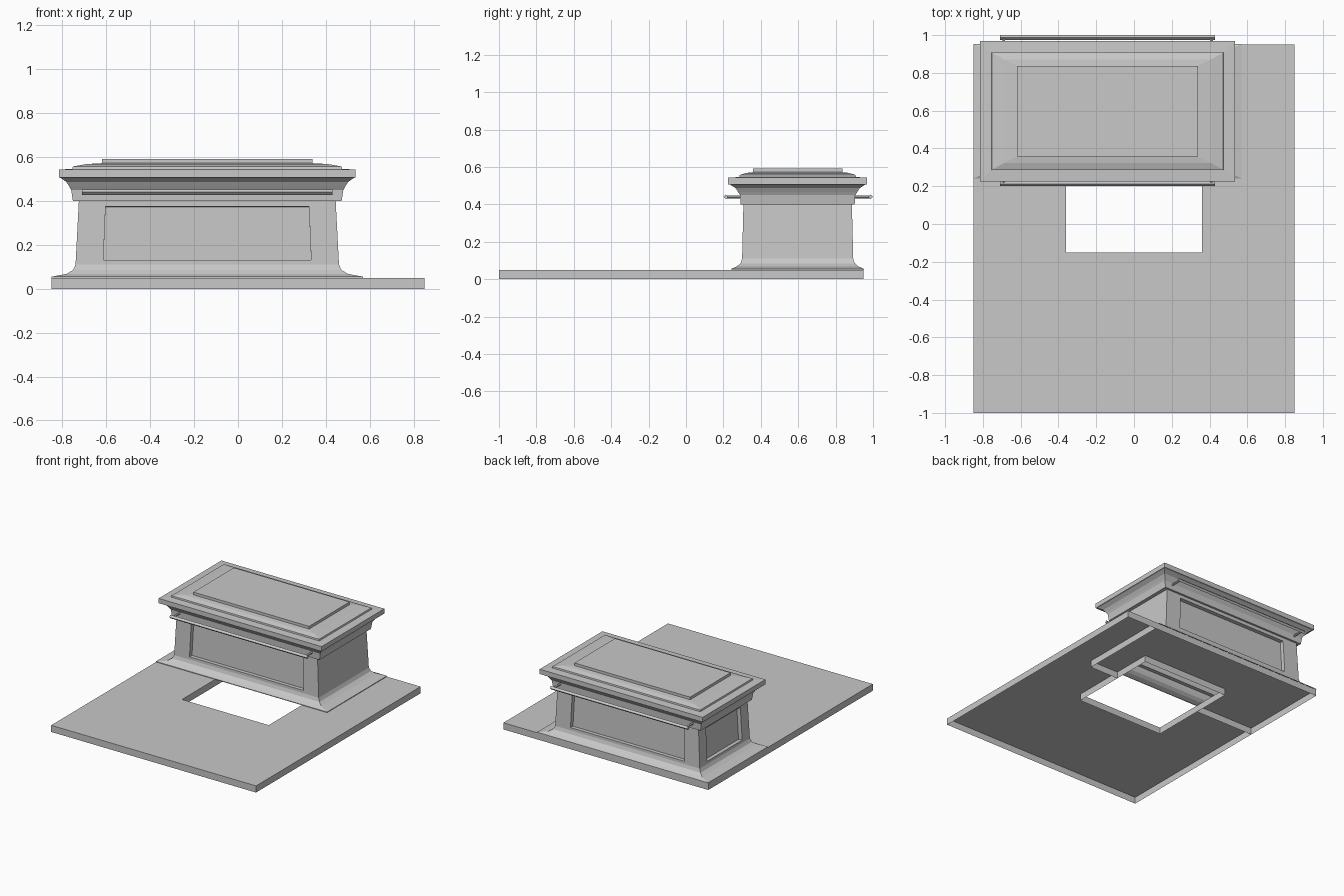
import bpy, bmesh
from mathutils import Vector

cube = bpy.data.objects.get("Cube")
if cube:
    bpy.data.objects.remove(cube, do_unlink=True)

GREY = 0.58
stone = bpy.data.materials.new("grey_stone")
stone.use_nodes = True
stone.diffuse_color = (GREY, GREY, GREY, 1)
stone.node_tree.nodes["Principled BSDF"].inputs["Base Color"].default_value = (GREY, GREY, GREY, 1)

CX, CY = -0.14, 0.597   # centre of the tomb on the slab


def finish(name, bm, recalc=True):
    bmesh.ops.remove_doubles(bm, verts=bm.verts, dist=0.0001)
    if recalc:
        bmesh.ops.recalc_face_normals(bm, faces=bm.faces)
    mesh = bpy.data.meshes.new(name)
    bm.to_mesh(mesh)
    bm.free()
    mesh.materials.append(stone)
    obj = bpy.data.objects.new(name, mesh)
    bpy.context.collection.objects.link(obj)
    return obj


def quad(bm, *points):
    return bm.faces.new([bm.verts.new(p) for p in points])


def ring(hx, hy, z):
    # front-left, front-right, back-right, back-left corners
    return [Vector((CX + sx * hx, CY + sy * hy, z))
            for sx, sy in ((-1, -1), (1, -1), (1, 1), (-1, 1))]


def loft(bm, profile, cap=False):
    rings = [ring(*p) for p in profile]
    for a, b in zip(rings, rings[1:]):
        for i in range(4):
            j = (i + 1) % 4
            quad(bm, a[i], a[j], b[j], b[i])
    if cap:
        quad(bm, *rings[-1])


def panelled_wall(bm, corners, margin, low, high, depth):
    # a wall with a sunken rectangular panel
    a, b, c, d = corners
    def at(u, v):
        return a.lerp(b, u).lerp(d.lerp(c, u), v)
    inner = [at(margin, low), at(1 - margin, low), at(1 - margin, high), at(margin, high)]
    inward = -(b - a).cross(d - a).normalized() * depth
    sunk = [p + inward for p in inner]
    for i in range(4):
        j = (i + 1) % 4
        quad(bm, corners[i], corners[j], inner[j], inner[i])
        quad(bm, inner[i], inner[j], sunk[j], sunk[i])
    quad(bm, *sunk)


# Ground slab: open underneath, with a rectangular opening
SLAB = 0.05
outer = [(-0.85, -1), (0.85, -1), (0.85, 0.95), (-0.85, 0.95)]
hole = [(-0.36, -0.15), (0.36, -0.15), (0.36, 0.55), (-0.36, 0.55)]
bm = bmesh.new()
for i in range(4):
    j = (i + 1) % 4
    quad(bm, *[(*p, SLAB) for p in (outer[i], outer[j], hole[j], hole[i])])
    quad(bm, (*outer[i], 0), (*outer[j], 0), (*outer[j], SLAB), (*outer[i], SLAB))
    quad(bm, (*hole[j], 0), (*hole[i], 0), (*hole[i], SLAB), (*hole[j], SLAB))
finish("ground_slab", bm, recalc=False)

# Thin ribs below the slab, along the edge of the tomb plot
bm = bmesh.new()
rib = [(0.6, 0.95), (0.6, 0.25), (0.36, 0.25)]
for p, q in list(zip(rib, rib[1:])) + [((-0.36, 0.25), (-0.85, 0.25))]:
    quad(bm, (*q, 0), (*p, 0), (*p, SLAB), (*q, SLAB))
finish("plot_rib", bm, recalc=False)

# Flared foot
bm = bmesh.new()
loft(bm, [(0.71, 0.355, 0.05), (0.71, 0.355, 0.055), (0.64, 0.325, 0.068),
          (0.612, 0.305, 0.085), (0.6, 0.297, 0.11)])
finish("flared_foot", bm)

# Tapered body: panels at front, back and one end
bm = bmesh.new()
low, top = ring(0.6, 0.297, 0.11), ring(0.585, 0.29, 0.4)
for i, margin in enumerate((0.105, None, 0.105, 0.15)):
    j = (i + 1) % 4
    wall = [low[i], low[j], top[j], top[i]]
    if margin is None:
        quad(bm, *wall)
    else:
        panelled_wall(bm, wall, margin, 0.07, 0.91, 0.03)
finish("tomb_body", bm, recalc=False)

# Moulded cornice and stepped lid
bm = bmesh.new()
loft(bm, [(0.585, 0.29, 0.4), (0.612, 0.305, 0.4), (0.62, 0.308, 0.45),
          (0.628, 0.318, 0.465), (0.642, 0.332, 0.487), (0.668, 0.36, 0.505),
          (0.676, 0.372, 0.507), (0.676, 0.372, 0.543)])
finish("cornice", bm, recalc=False)

bm = bmesh.new()
loft(bm, [(0.676, 0.372, 0.543), (0.615, 0.312, 0.546), (0.612, 0.31, 0.557),
          (0.55, 0.275, 0.568), (0.48, 0.24, 0.572), (0.48, 0.24, 0.592)], cap=True)
finish("stepped_lid", bm, recalc=False)


def bar(name, start, end, radius, sides=4):
    start, end = Vector(start), Vector(end)
    axis = end - start
    bm = bmesh.new()
    bmesh.ops.create_cone(bm, cap_ends=True, segments=sides, radius1=radius,
                          radius2=radius, depth=axis.length)
    bm.transform(axis.to_track_quat('Z', 'Y').to_matrix().to_4x4())
    bmesh.ops.translate(bm, verts=bm.verts, vec=(start + end) / 2)
    return finish(name, bm)


# Carrying rails with their stems, front and back
for side, name in ((-1, "front"), (1, "back")):
    y = 0.6 + side * 0.387
    bar(name + "_rail", (CX - 0.57, y, 0.44), (CX + 0.57, y, 0.44), 0.013)
    for end in (-1, 1):
        x = CX + end * 0.55
        bar(name + "_rail_stem", (x, y, 0.44), (x, 0.6 + side * 0.3, 0.44), 0.008, 6)
